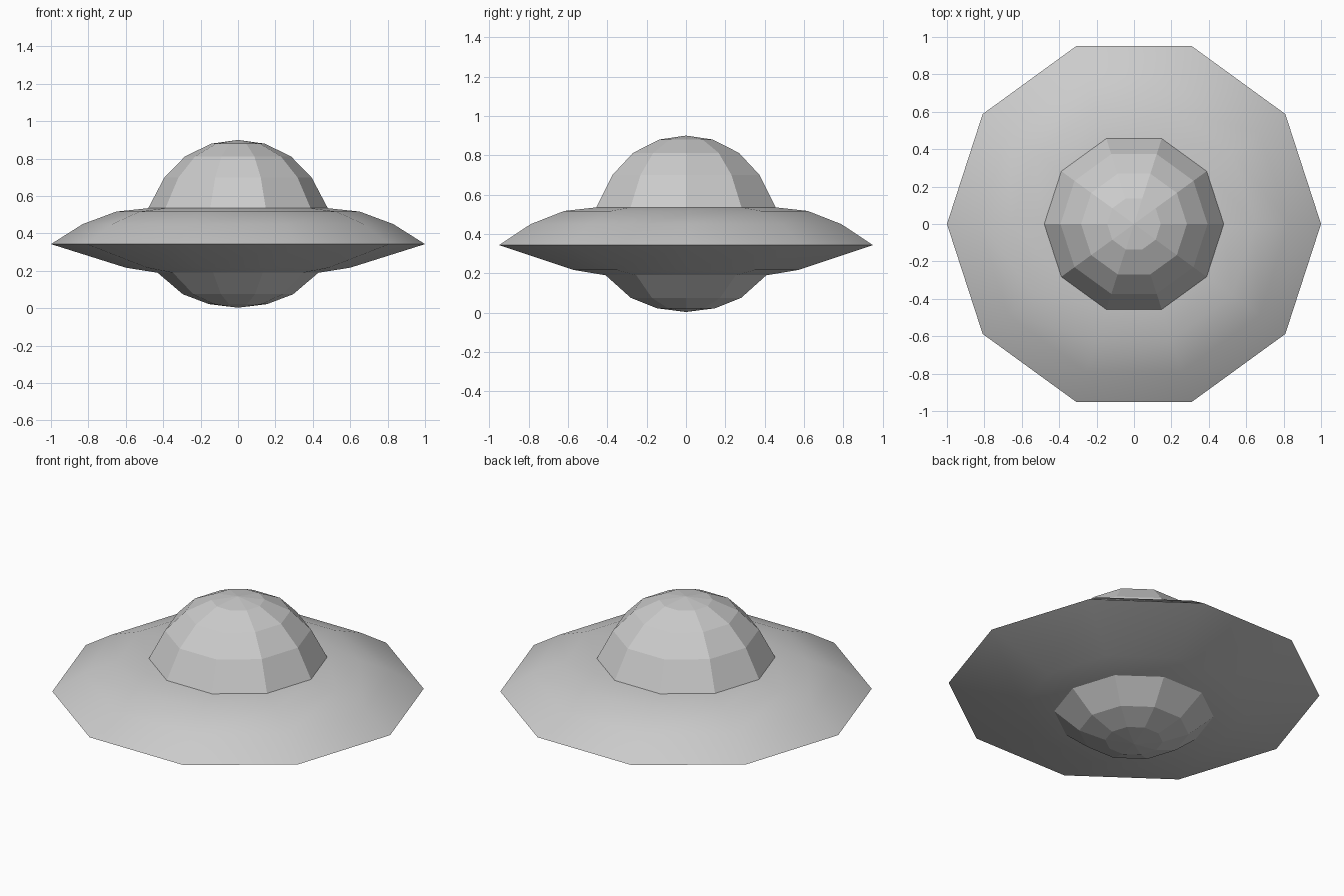
import bpy, bmesh
from math import cos, sin, tau, radians

if "Cube" in bpy.data.objects:
    bpy.data.objects.remove(bpy.data.objects["Cube"])

SIDES = 10


def lathe(name, profile, smooth=False):
    """Spin a (radius, z) profile into a ten-sided shell; radius 0 makes a pole."""
    bm = bmesh.new()
    rings = []
    for r, z in profile:
        n = SIDES if r > 0 else 1
        rings.append([bm.verts.new((r * cos(tau * i / SIDES), r * sin(tau * i / SIDES), z))
                      for i in range(n)])
    for a, b in zip(rings, rings[1:]):
        for i in range(SIDES):
            j = (i + 1) % SIDES
            corners = [a[i % len(a)], a[j % len(a)], b[j % len(b)], b[i % len(b)]]
            bm.faces.new(list(dict.fromkeys(corners)))
    mesh = bpy.data.meshes.new(name)
    bm.to_mesh(mesh)
    bm.free()
    ob = bpy.data.objects.new(name, mesh)
    bpy.context.collection.objects.link(ob)
    if smooth:
        bpy.ops.object.select_all(action='DESELECT')
        ob.select_set(True)
        bpy.context.view_layer.objects.active = ob
        bpy.ops.object.shade_smooth_by_angle(angle=radians(50))
    return ob


# Profiles run from bottom to top so the faces point outward
# Rounded belly under the saucer
lathe("belly_pod", [(0, 0.003), (0.155, 0.022), (0.295, 0.075), (0.43, 0.19)])

# Wide saucer with a sharp rim
lathe("saucer_disc", [(0.43, 0.19), (0.60, 0.217), (1.0, 0.343),
                      (0.83, 0.45), (0.65, 0.517), (0.48, 0.535)], smooth=True)

# Faceted cockpit dome
lathe("cockpit_dome", [(0.48, 0.535), (0.393, 0.70), (0.283, 0.812),
                       (0.143, 0.88), (0, 0.90)])
